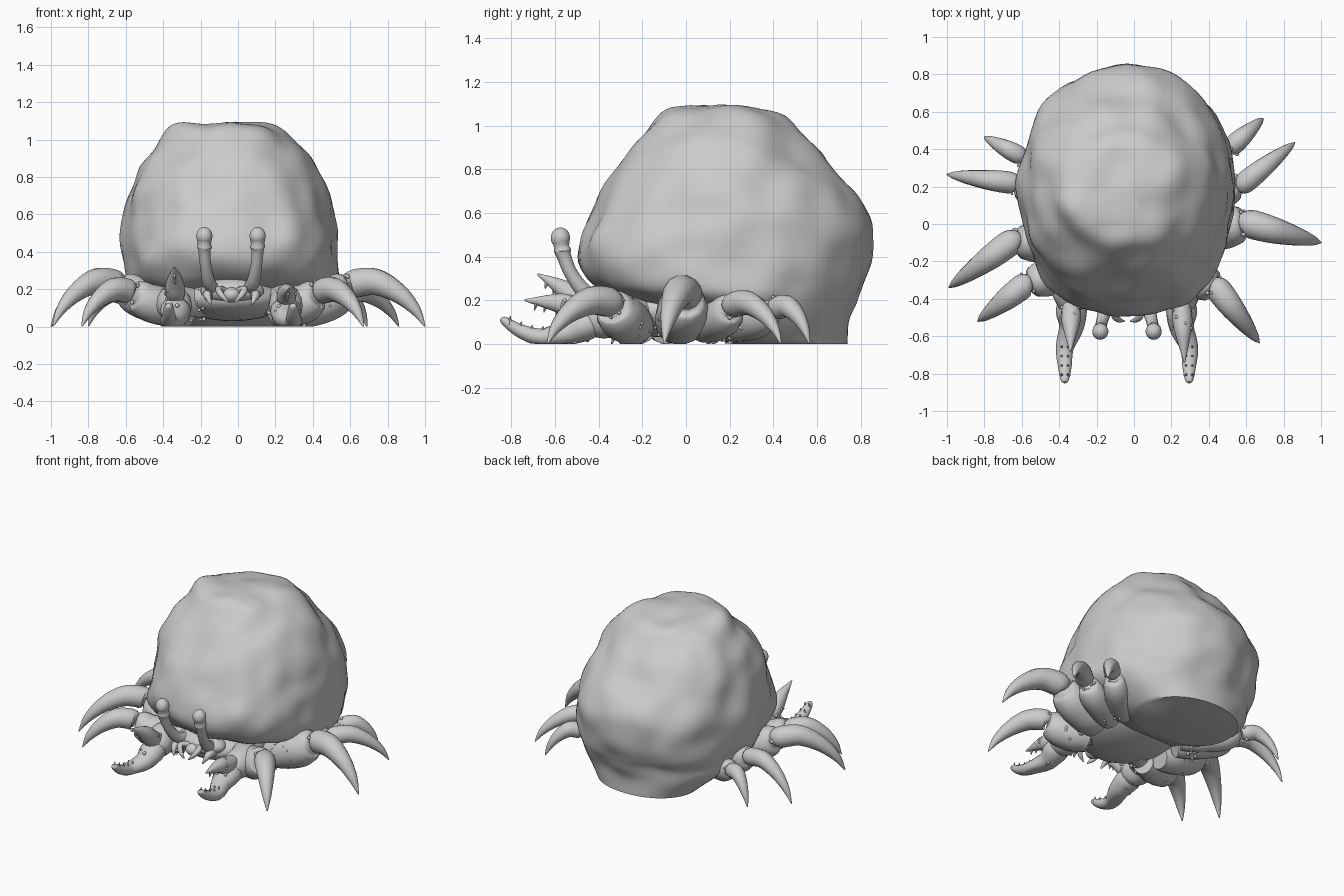
import bpy, bmesh, math, random
from mathutils import Vector, noise

random.seed(4)
if "Cube" in bpy.data.objects:
    bpy.data.objects.remove(bpy.data.objects["Cube"])

grey = bpy.data.materials.new("stone_grey")
grey.use_nodes = True
COLOUR = (0.6, 0.6, 0.6, 1)
grey.diffuse_color = COLOUR
grey.node_tree.nodes["Principled BSDF"].inputs["Base Color"].default_value = COLOUR


def finish(name, bm, angle=50):
    """Rest the part on the ground, shade it and give it its material."""
    for v in bm.verts:
        v.co.z = max(v.co.z, 0)
    bmesh.ops.recalc_face_normals(bm, faces=bm.faces)
    mesh = bpy.data.meshes.new(name)
    bm.to_mesh(mesh)
    bm.free()
    mesh.materials.append(grey)
    ob = bpy.data.objects.new(name, mesh)
    bpy.context.collection.objects.link(ob)
    bpy.ops.object.select_all(action='DESELECT')
    ob.select_set(True)
    bpy.context.view_layer.objects.active = ob
    bpy.ops.object.shade_smooth_by_angle(angle=math.radians(angle))


def spline(rows, steps):
    """Catmull-Rom through rows of any length."""
    rows = [Vector(r) for r in rows]
    out = []
    for i in range(len(rows) - 1):
        a, b, c, d = (rows[max(0, min(len(rows) - 1, i + k))] for k in (-1, 0, 1, 2))
        for s in range(steps):
            t = s / steps
            out.append(0.5 * (2 * b + (c - a) * t + (2 * a - 5 * b + 4 * c - d) * t * t
                              + (3 * b - a - 3 * c + d) * t ** 3))
    return out + [rows[-1]]


def loft(bm, rings):
    loops = [[bm.verts.new(p) for p in ring] for ring in rings]
    n = len(loops[0])
    for low, high in zip(loops, loops[1:]):
        for i in range(n):
            j = (i + 1) % n
            bm.faces.new((low[i], low[j], high[j], high[i]))
    bm.faces.new(loops[0][::-1])
    bm.faces.new(loops[-1])


def tube(bm, rows, sides=14, steps=5, flat=1.0):
    """Round limb through (x, y, z, radius) rows; flat scales its sideways width."""
    path = spline(rows, steps)
    rings = []
    for i, p in enumerate(path):
        way = (path[min(i + 1, len(path) - 1)] - path[max(i - 1, 0)]).to_3d().normalized()
        side = way.cross(Vector((0, 0, 1)))
        side = side.normalized() if side.length > 0.05 else Vector((1, 0, 0))
        up = side.cross(way)
        r = max(p[3], 0.002)
        rings.append([p.to_3d() + r * (side * math.cos(a) * flat + up * math.sin(a))
                      for a in (math.tau * k / sides for k in range(sides))])
    loft(bm, rings)


def ball(bm, centre, size):
    made = bmesh.ops.create_icosphere(bm, subdivisions=2 if max(size) < 0.03 else 4, radius=1)
    for v in made["verts"]:
        v.co = Vector(centre) + Vector(s * c for s, c in zip(size, v.co))


def bumps(bm, a, b, ra, rb, count):
    """Scatter half-sunk warts over a straight segment."""
    a, b = Vector(a), Vector(b)
    way = (b - a).normalized()
    side = way.orthogonal().normalized()
    up = way.cross(side)
    for _ in range(count):
        t, w = random.uniform(0.15, 0.9), random.uniform(0, math.tau)
        r = (ra + (rb - ra) * t) * 0.96
        s = random.uniform(0.007, 0.012)
        ball(bm, a.lerp(b, t) + (side * math.cos(w) + up * math.sin(w)) * r, (s, s, s))


# Boulder shell: z, min x, max x, min y, max y
profile = [(0, -.39, .3, .2, .74), (.12, -.52, .43, -.05, .75), (.21, -.57, .51, -.31, .78),
           (.28, -.6, .535, -.43, .81), (.4, -.61, .54, -.495, .84), (.55, -.605, .52, -.455, .845),
           (.7, -.575, .475, -.385, .765), (.85, -.525, .42, -.28, .63), (.96, -.44, .335, -.19, .54),
           (1.04, -.375, .25, -.12, .45), (1.08, -.29, .14, -.06, .32), (1.095, -.17, .02, .02, .16)]
# Knobs and hollows: centre, radius, height
lumps = [((-.5, -.36, .36), .12, .035), ((.27, -.42, .48), .12, .025), ((-.2, -.33, .72), .15, -.02),
         ((.54, 0, .43), .1, -.025), ((.52, .25, .6), .14, .015), ((-.38, .55, .85), .15, .02),
         ((0, .8, .45), .2, .015), ((.1, -.2, .97), .13, .015), ((-.33, .1, 1.03), .12, .015)]
rings = []
for z, x0, x1, y0, y1 in spline(profile, 5):
    ring = []
    for k in range(80):
        a = math.tau * k / 80
        c, s = math.cos(a), math.sin(a)
        power = 0.95 if s > 0 else 0.88
        sx = math.copysign(abs(c) ** power, c)
        sy = math.copysign(abs(s) ** power, s)
        p = Vector(((x0 + x1) / 2 + sx * (x1 - x0) / 2, (y0 + y1) / 2 + sy * (y1 - y0) / 2, z))
        rise = noise.noise(p * 3.4) * 0.022 + noise.noise(p * 5.8) * 0.024
        for centre, radius, height in lumps:
            rise += height * math.exp(-((p - Vector(centre)).length / radius) ** 2 * 2)
        p += (p - Vector((-.04, .15, .45))).normalized() * rise * min(1, z / 0.2)
        ring.append(p)
    rings.append(ring)
shell = bmesh.new()
loft(shell, rings)
finish("boulder_shell", shell, 60)

# Body and head under the shell
bm = bmesh.new()
ball(bm, (-.03, -.08, .15), (.3, .34, .12))
ball(bm, (-.03, -.35, .19), (.17, .1, .07))
finish("body", bm)

# Walking legs: knee x, knee y, tip x, tip y, knee height, thickness
legs = {"left_front": (.45, -.35, .67, -.635, .19, .068),
        "left_middle": (.62, 0, 1, -.1, .23, .076),
        "left_third": (.59, .22, .86, .435, .18, .058),
        "left_rear": (.53, .42, .69, .565, .165, .053),
        "right_front": (-.59, -.33, -.835, -.52, .19, .066),
        "right_middle": (-.66, -.1, -.99, -.34, .235, .07),
        "right_third": (-.66, .22, -1, .265, .22, .058),
        "right_rear": (-.62, .37, -.8, .465, .17, .05)}
for name, (kx, ky, tx, ty, kz, r) in legs.items():
    knee, tip = Vector((kx, ky, kz)), Vector((tx, ty, 0))
    hip = Vector((kx * .42, ky * .5 - .04, .07))
    shin = knee.lerp(hip, .1)
    belly = hip.lerp(shin, .72) - Vector((0, 0, .02))
    bm = bmesh.new()
    tube(bm, [(*hip, r * 1.1), (*hip.lerp(belly, .4), r * 1.5),
              (*belly, r * 1.55), (*hip.lerp(shin, .92), r * 1.25), (*shin, r * .8)])
    bumps(bm, hip, belly, r * 1.5, r * 1.55, 18)
    bumps(bm, shin, knee, r, r, 5)
    finish(name + "_thigh", bm)
    bm = bmesh.new()
    bend = [knee.lerp(tip, t) for t in (.3, .62, .86)]
    heights = (kz * 1.04, kz * .78, kz * .4)
    rows = [(*knee.lerp(hip, .08), r * .7), (*knee, r)]
    rows += [(p.x, p.y, h, r * f) for p, h, f in zip(bend, heights, (.95, .7, .4))]
    tube(bm, rows + [(*tip, .003)])
    finish(name + "_claw_foot", bm)

# Pincers: side, wrist x, tip x, upper finger tip
for name, side, wx, tx, upper in (("right", -1, -.335, -.37, (-.34, -.68, .32)),
                                  ("left", 1, .255, .295, (.27, -.74, .2))):
    arm, wrist = (side * .18, -.2, .13), (wx, -.4, .11)
    bm = bmesh.new()
    tube(bm, [(*arm, .08), (wx, -.3, .13, .095), (*wrist, .09), (wx, -.46, .09, .06)])
    bumps(bm, arm, wrist, .095, .09, 14)
    finish(name + "_pincer_arm", bm)

    # Scoop-shaped lower finger with a short row of teeth
    bm = bmesh.new()
    tube(bm, [(wx, -.38, .1, .05), (wx, -.46, .085, .072), (wx, -.55, .05, .058),
              (tx, -.66, .03, .042), (tx, -.76, .06, .032), (tx, -.83, .105, .02),
              (tx, -.847, .118, .008)], flat=1.15)
    bumps(bm, (wx, -.44, .085), (wx, -.58, .05), .075, .058, 12)
    for y, z in ((-.66, .065), (-.71, .07), (-.76, .085), (-.81, .11)):
        for edge in (-.016, .016):
            tube(bm, [(tx + edge, y, z - .02, .014), (tx + edge, y + .006, z + .018, .002)],
                 sides=6, steps=1)
    finish(name + "_lower_finger", bm)

    bm = bmesh.new()
    u = Vector(upper)
    root = Vector((wx, -.43, .15))
    mid = root.lerp(u, .5) + Vector((0, 0, .012))
    tube(bm, [(*root, .05), (*root.lerp(u, .25), .056), (*mid, .045), (*u, .004)], flat=.95)
    bumps(bm, root, mid, .055, .045, 10)
    for t in (.5, .68, .82):
        p = root.lerp(u, t)
        tube(bm, [(*p, .016), (p.x, p.y - .01, p.z - .05 + t * .015, .002)], sides=6, steps=1)
    finish(name + "_upper_finger", bm)

# Eye stalks
for name, x, lean in (("right", -.18, 1), ("left", .105, -1)):
    bm = bmesh.new()
    tube(bm, [(x + lean * .05, -.38, .2, .035), (x + lean * .025, -.46, .235, .036),
              (x + lean * .008, -.525, .32, .031), (x, -.56, .405, .033), (x, -.565, .425, .04),
              (x, -.57, .445, .036), (x, -.572, .465, .04)])
    finish(name + "_eye_stalk", bm)
    bm = bmesh.new()
    ball(bm, (x, -.575, .485), (.043, .044, .048))
    finish(name + "_eye", bm)

# Mouthparts and feelers
bm = bmesh.new()
ball(bm, (-.035, -.44, .17), (.05, .05, .04))
for s in (-1, 1):
    tube(bm, [(-.035 + s * .03, -.43, .19, .02), (-.035 + s * .07, -.48, .2, .018),
              (-.035 + s * .05, -.51, .165, .016), (-.035 + s * .015, -.52, .13, .003)], sides=8)
    tube(bm, [(-.035 + s * .12, -.38, .16, .025), (-.035 + s * .13, -.46, .17, .024),
              (-.035 + s * .11, -.5, .12, .004)], sides=8)
finish("mouthparts", bm)
